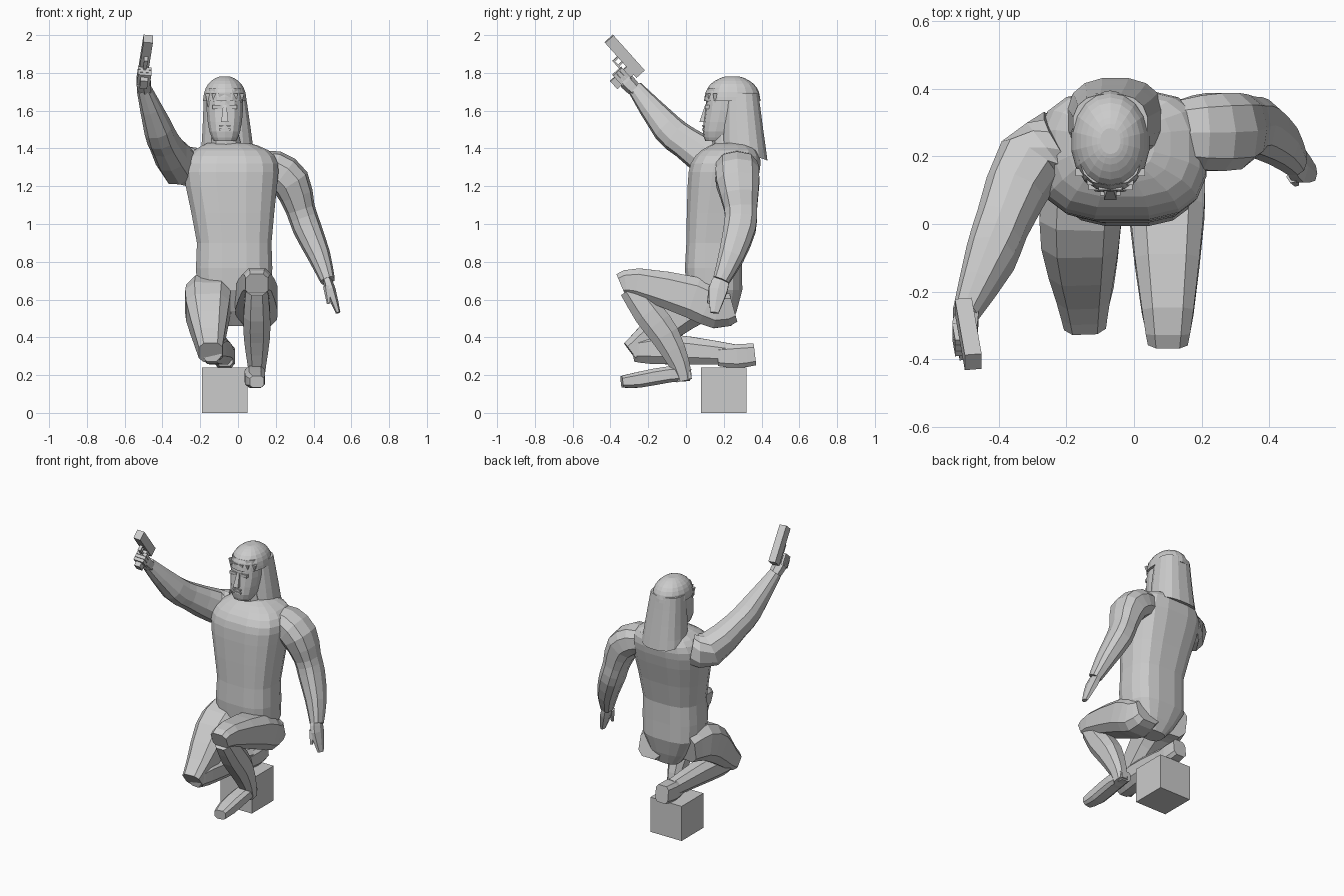
import bpy, bmesh
from math import cos, sin, pi, copysign
from mathutils import Vector, Matrix

default_cube = bpy.data.objects.get("Cube")
if default_cube:
    bpy.data.objects.remove(default_cube)

SHADE = (0.6, 0.6, 0.6, 1)
grey = bpy.data.materials.new("plain_grey")
grey.use_nodes = True
grey.diffuse_color = SHADE
grey.node_tree.nodes["Principled BSDF"].inputs["Base Color"].default_value = SHADE

X_AXIS, Y_AXIS, Z_AXIS = Matrix.Identity(3)
FACE_X = -.07


def finish(name, bm):
    """Turn a bmesh into a grey, flat shaded object."""
    bmesh.ops.recalc_face_normals(bm, faces=bm.faces)
    mesh = bpy.data.meshes.new(name)
    bm.to_mesh(mesh)
    bm.free()
    mesh.materials.append(grey)
    obj = bpy.data.objects.new(name, mesh)
    bpy.context.collection.objects.link(obj)
    return obj


def block(name, centre, size, turn=Matrix.Identity(4)):
    bm = bmesh.new()
    place = Matrix.Translation(centre) @ turn @ Matrix.Diagonal((*size, 1))
    bmesh.ops.create_cube(bm, size=1, matrix=place)
    return finish(name, bm)


def smooth_path(joints):
    """Add a curved midpoint between each pair of joints (x, y, z, radius)."""
    points = [Vector(joint) for joint in joints]
    path = []
    for i in range(len(points) - 1):
        before, start = points[max(i - 1, 0)], points[i]
        end, after = points[i + 1], points[min(i + 2, len(points) - 1)]
        path += [start, (start + end) / 2 + (start + end - before - after) / 16]
    return path + [points[-1]]


def body_part(name, joints, depth=1, sides=8, square=.8, side_axis=X_AXIS, level=False):
    """Skin rounded-box rings along a smoothed path; level keeps rings horizontal."""
    bm = bmesh.new()
    path = smooth_path(joints)
    loops = []
    for i, point in enumerate(path):
        before, after = path[max(i - 1, 0)], path[min(i + 1, len(path) - 1)]
        along = Z_AXIS if level else (after - before).xyz.normalized()
        wide = (side_axis - along * side_axis.dot(along)).normalized()
        deep = along.cross(wide) * depth
        loop = []
        for k in range(sides):
            angle = 2 * pi * (k + .5) / sides
            c, s = cos(angle), sin(angle)
            offset = wide * copysign(abs(c) ** square, c) + deep * copysign(abs(s) ** square, s)
            loop.append(bm.verts.new(point.xyz + offset * point.w))
        loops.append(loop)
    for lower, upper in zip(loops, loops[1:]):
        for k in range(sides):
            m = (k + 1) % sides
            bm.faces.new((lower[k], lower[m], upper[m], upper[k]))
    bm.faces.new(loops[0])
    bm.faces.new(loops[-1])
    return finish(name, bm)


# Support block under the kneeling leg
block("support_block", (FACE_X, .2, .12), (.24, .24, .24))

# Torso and neck
body_part("torso", [(0, .18, .46, .08), (-.02, .15, .65, .2), (-.02, .15, .9, .2),
                    (-.035, .19, 1.2, .245), (-.035, .21, 1.32, .25), (-.035, .23, 1.39, .2),
                    (-.05, .24, 1.43, .11)],
          depth=.75, sides=16, square=.7, level=True)
body_part("neck", [(-.06, .23, 1.38, .09), (FACE_X, .21, 1.5, .07)], sides=10, level=True)

# Head and face
body_part("head", [(FACE_X, .175, 1.44, .06), (FACE_X, .19, 1.49, .083),
                   (FACE_X, .22, 1.6, .098), (FACE_X, .23, 1.72, .095)],
          depth=1.22, sides=14, square=.75, level=True)
body_part("nose", [(FACE_X, .09, 1.54, .025), (FACE_X, .11, 1.63, .012)], sides=4, level=True)
for height in (1.5, 1.52):
    block("lip", (FACE_X, .1, height), (.06, .03, .01))
for side in (-1, 1):
    block("brow", (FACE_X + side * .04, .115, 1.62), (.05, .03, .02))

# Hair: domed crown, long back with a slanted hem, ragged fringe
dome = [pi / 2 * step / 4 for step in range(4)]
body_part("hair_crown", [(FACE_X, .245, 1.65 + .13 * sin(a), .117 * cos(a) ** .8) for a in dome]
          + [(FACE_X, .245, 1.78, .03)], depth=1.28, sides=18, square=.95, level=True)
hair = body_part("hair_back", [(-.055, .31, 1.34, .145), (-.06, .3, 1.5, .13),
                               (FACE_X, .29, 1.69, .112)],
                 depth=.85, sides=16, level=True)
for v in hair.data.vertices:
    if v.co.z < 1.36:
        v.co.z += (.42 - v.co.y) * .35
for i in range(6):
    shift = (i - 2.5) * .034
    y = .11 + 6 * shift ** 2
    tip = 1.62 + .012 * (i % 3)
    body_part("fringe_lock", [(FACE_X + shift, y, 1.69, .024), (FACE_X + shift, y, tip, .006)],
              depth=.6, sides=4, level=True)

# Lowered left arm, hand and thumb
body_part("left_arm", [(.1, .27, 1.3, .09), (.19, .27, 1.29, .115), (.28, .275, 1.22, .118),
                       (.33, .29, 1.08, .09), (.365, .285, .98, .088), (.43, .24, .83, .07),
                       (.475, .185, .7, .045)],
          depth=.87, sides=10, side_axis=Y_AXIS)
body_part("left_hand", [(.47, .19, .71, .045), (.49, .17, .65, .055), (.53, .15, .53, .025)],
          depth=.5, sides=6, side_axis=Y_AXIS)
body_part("left_thumb", [(.47, .14, .67, .02), (.48, .12, .58, .01)], sides=5)

# Raised right arm and hand
body_part("right_arm", [(-.22, .25, 1.31, .09), (-.31, .18, 1.31, .1), (-.39, 0, 1.43, .08),
                        (-.425, -.1, 1.51, .075), (-.5, -.27, 1.72, .038)],
          depth=1.1, sides=10)
body_part("right_hand", [(-.49, -.26, 1.7, .035), (-.5, -.31, 1.75, .042),
                         (-.5, -.34, 1.79, .03)], sides=6)

# Pistol parts, placed in a frame aligned with the barrel
aim = Vector((.03, -.17, .19)).normalized()
across = (aim * aim.x - X_AXIS).normalized()
top = across.cross(aim)
turn = Matrix((across, aim, top)).transposed().to_4x4()
slide_centre = Vector((-.49, -.325, 1.888))


def pistol_part(name, forward, down, size):
    block(name, slide_centre + aim * forward - top * down, size, turn)


pistol_part("pistol_slide", 0, 0, (.05, .25, .06))
pistol_part("pistol_grip", -.075, .08, (.04, .055, .13))
pistol_part("trigger_guard_base", -.015, .06, (.02, .07, .01))
pistol_part("trigger_guard_front", .02, .045, (.02, .01, .04))
pistol_part("trigger", -.015, .045, (.01, .01, .03))
for i in range(3):
    pistol_part("right_finger", -.07, .06 + i * .022, (.07, .075, .02))

# Left leg: raised knee with the foot planted
body_part("left_thigh", [(.1, .25, .56, .085), (.1, .17, .55, .11), (.097, .04, .61, .117),
                         (.1, -.26, .69, .08), (.1, -.345, .68, .062)], square=.6)
body_part("left_shin", [(.1, -.29, .66, .062), (.1, -.2, .53, .075), (.1, -.11, .41, .073),
                        (.1, -.035, .26, .052), (.1, -.01, .17, .04)], depth=1.12)
body_part("left_foot", [(.09, .025, .2, .042), (.09, -.08, .205, .056), (.09, -.25, .175, .055),
                        (.1, -.34, .165, .04)], depth=.8, square=.6)

# Right leg: kneeling, shin lying back over the block
body_part("right_thigh", [(-.14, .22, .6, .1), (-.155, .1, .61, .125), (-.16, -.03, .54, .12),
                          (-.15, -.2, .39, .083), (-.145, -.29, .32, .065)], square=.6)
body_part("right_shin", [(-.14, -.28, .33, .055), (-.13, -.18, .34, .075),
                         (-.1, .02, .33, .068), (FACE_X, .25, .31, .05)], depth=1.15)
body_part("right_foot", [(FACE_X, .17, .3, .045), (FACE_X, .27, .3, .055),
                         (FACE_X, .365, .31, .05)], depth=1.2, square=.5)
